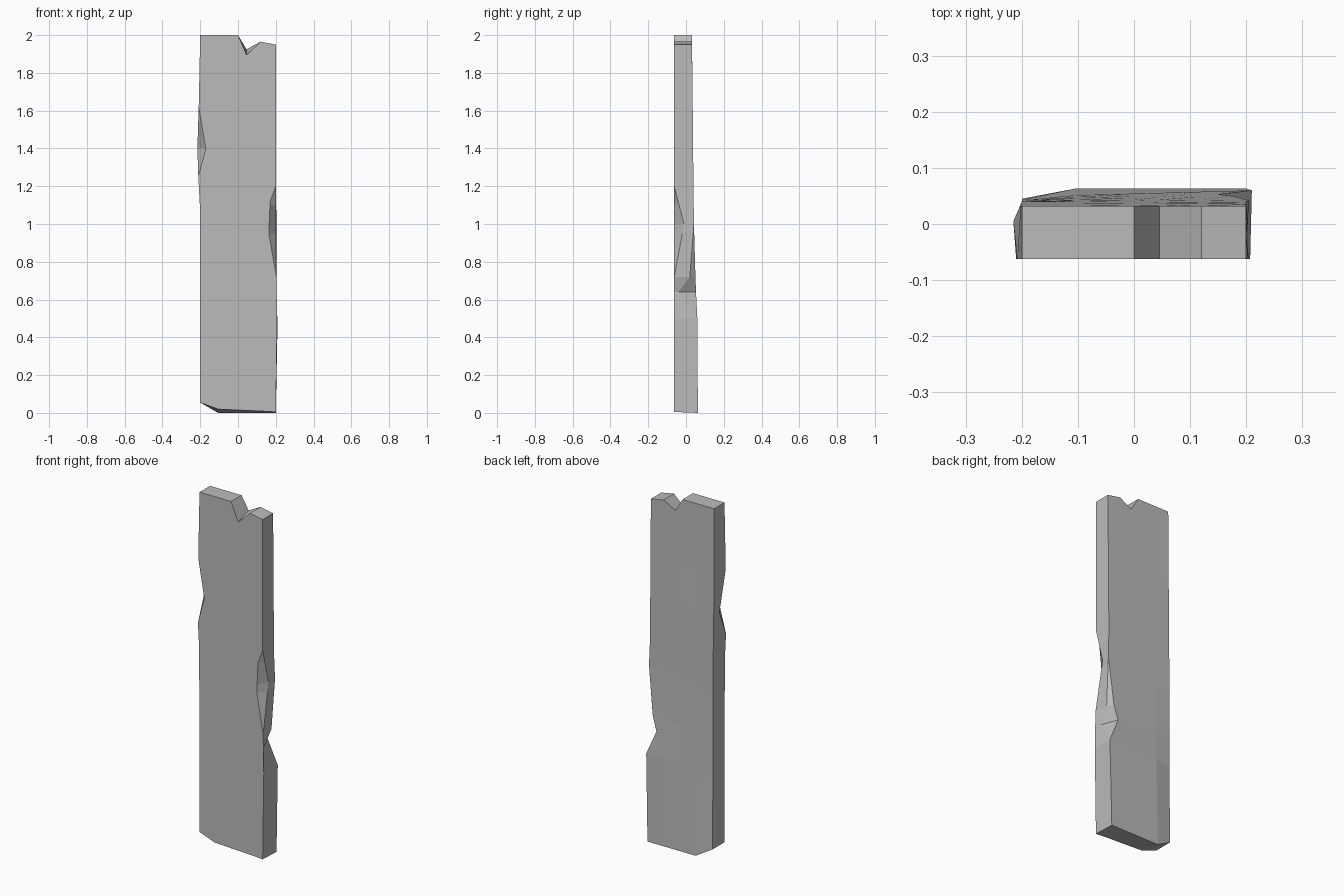
import bpy
import bmesh

if "Cube" in bpy.data.objects:
    bpy.data.objects.remove(bpy.data.objects["Cube"])

FRONT = -0.0625

# Long edges of the plank as (height, x, y), listed from top to bottom
left_front = [(2, -.2, FRONT), (1.62, -.208, FRONT), (1.4, -.17, FRONT),
              (1.25, -.21, FRONT), (1.1, -.202, FRONT), (0, -.2, FRONT)]
left_chip = [(2, -.2, FRONT), (1.62, -.208, FRONT), (1.4, -.215, .005),
             (1.25, -.21, FRONT), (1.1, -.202, FRONT), (0, -.2, FRONT)]
left_back = [(2, -.2, .032), (1.62, -.202, .033), (1.15, -.2, .04), (0, -.2, .045)]
inner_back = [(2, -.105, .032), (1.62, -.105, .033), (1.15, -.105, .04),
              (.72, -.105, .046), (0, -.105, .063)]
right_front = [(2, .2, FRONT), (1.2, .2, FRONT), (1.12, .17, FRONT),
               (.95, .163, FRONT), (.72, .203, FRONT), (.5, .207, FRONT), (0, .2, FRONT)]
right_chip = [(2, .2, FRONT), (1.2, .2, FRONT), (1, .2, -.01),
              (.72, .203, FRONT), (.5, .207, FRONT), (0, .2, FRONT)]
notch_chip = [(2, .2, .032), (1.15, .2, .04), (1, .205, .042), (.72, .198, .02),
              (.64, .185, -.04), (.5, .21, .06), (0, .2, .063)]
right_back = [(2, .2, .032), (1.15, .2, .04), (1, .205, .042), (.72, .175, .05),
              (.64, .15, .053), (.5, .21, .06), (0, .2, .063)]

# Columns across the broad faces, with the heights of the broken ends
inner_x = [-.105, 0, .045, .12]
top_front = [2, 2, 2, 1.895, 1.965, 1.95]
top_back = [2, 2, 2, 1.925, 1.965, 1.95]
low_front = [.055, .02, .015, .013, .01, .005]
low_back = [.055, 0, 0, 0, 0, 0]


def at(edge, z):
    """Point on a long edge at height z."""
    for (za, xa, ya), (zb, xb, yb) in zip(edge, edge[1:]):
        if z >= zb:
            t = (za - z) / (za - zb)
            return xa + (xb - xa) * t, ya + (yb - ya) * t


def ring(z):
    """Cross-section: front, right side, back, left side."""
    a, b = at(inner_back, z), at(right_back, z)
    front = [at(left_front, z)] + [(x, FRONT) for x in inner_x] + [at(right_front, z)]
    back = [at(left_back, z)]
    for x in inner_x:
        back.append((x, a[1] + (b[1] - a[1]) * (x - a[0]) / (b[0] - a[0])))
    back.append(b)
    return front + [at(right_chip, z), at(notch_chip, z)] + back[::-1] + [at(left_chip, z)]


def end_heights(front, back):
    return front + [front[-1], back[-1]] + back[::-1] + [front[0]]


edges = (left_front, left_chip, left_back, inner_back,
         right_front, right_chip, notch_chip, right_back)
levels = sorted({p[0] for e in edges for p in e})
bm = bmesh.new()
rows = []
for z in levels:
    points = ring(z)
    heights = [z] * len(points)
    if z == levels[0]:
        heights = end_heights(low_front, low_back)
    elif z == levels[-1]:
        heights = end_heights(top_front, top_back)
    rows.append([bm.verts.new((x, y, h)) for (x, y), h in zip(points, heights)])

# Skin between the cross-sections
count = len(rows[0])
for low, high in zip(rows, rows[1:]):
    for i in range(count):
        j = (i + 1) % count
        bm.faces.new((low[i], low[j], high[j], high[i]))

# Broken ends, as strips from front to back
width = len(top_front)
for row in (rows[0], rows[-1]):
    front, back = row[:width], row[width + 2:-1][::-1]
    for i in range(width - 1):
        bm.faces.new((front[i], front[i + 1], back[i + 1], back[i]))

bmesh.ops.remove_doubles(bm, verts=bm.verts, dist=.0005)
bmesh.ops.recalc_face_normals(bm, faces=bm.faces)
mesh = bpy.data.meshes.new("plank")
bm.to_mesh(mesh)
bm.free()
plank = bpy.data.objects.new("plank", mesh)
bpy.context.collection.objects.link(plank)

# Plain grey
grey = bpy.data.materials.new("plain grey")
grey.use_nodes = True
color = (.5, .5, .5, 1)
grey.diffuse_color = color
grey.node_tree.nodes["Principled BSDF"].inputs["Base Color"].default_value = color
mesh.materials.append(grey)
